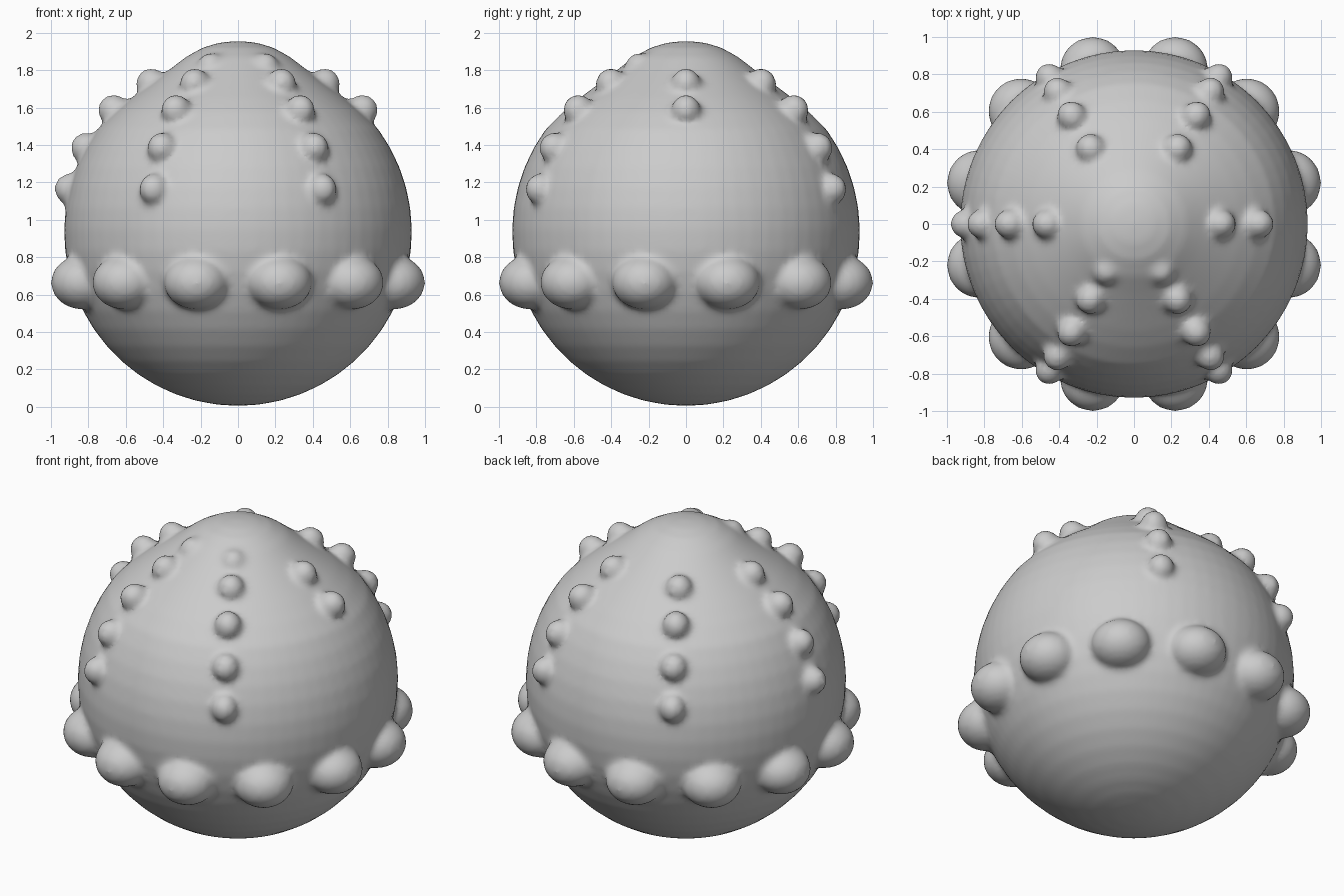
import bpy, bmesh, math
from mathutils import Matrix, Vector

if "Cube" in bpy.data.objects:
    bpy.data.objects.remove(bpy.data.objects["Cube"])

grey = bpy.data.materials.new("plain grey")
grey.diffuse_color = (0.6, 0.6, 0.6, 1)
grey.use_nodes = True
grey.node_tree.nodes["Principled BSDF"].inputs["Base Color"].default_value = grey.diffuse_color

bm = bmesh.new()

# Round body with a slightly drawn-up crown
profile = [(0.93 * math.sin(math.radians(a)), 0.935 - 0.93 * math.cos(math.radians(a)))
           for a in range(0, 127, 7)]
profile += [(0.66, 1.575), (0.57, 1.65), (0.47, 1.725), (0.37, 1.80),
            (0.28, 1.87), (0.19, 1.92), (0.10, 1.947), (0, 1.957)]
verts = [bm.verts.new((r, 0, z)) for r, z in profile]
edges = [bm.edges.new(pair) for pair in zip(verts, verts[1:])]
bmesh.ops.spin(bm, geom=verts + edges, cent=(0, 0, 0), axis=(0, 0, 1),
               angle=math.tau, steps=64, use_duplicate=False)
bmesh.ops.remove_doubles(bm, verts=bm.verts, dist=0.0005)
bmesh.ops.recalc_face_normals(bm, faces=bm.faces)


def add_bump(angle, tip_r, tip_z, size, tilt):
    """Ellipsoid whose outer tip lies at (tip_r, tip_z) on the given meridian."""
    x_size, y_size, z_size = size
    turn = Matrix.Rotation(math.radians(angle), 4, 'Z')
    lean = Matrix.Rotation(-tilt, 4, 'Y')
    centre = Vector((tip_r - x_size * math.cos(tilt), 0, tip_z - x_size * math.sin(tilt)))
    matrix = turn @ Matrix.Translation(centre) @ lean @ Matrix.Diagonal((*size, 1))
    bmesh.ops.create_uvsphere(bm, u_segments=24, v_segments=16, radius=1, matrix=matrix)


# Belt of twelve large bumps
for i in range(12):
    add_bump(15 + 30 * i, 1.03, 0.665, (0.17, 0.175, 0.145), 0)

# Six rows of small bumps climbing to the crown
tips = [(0.98, 1.185), (0.885, 1.425), (0.725, 1.645), (0.505, 1.80), (0.31, 1.89)]
rows = {0: (2, 4), 60: (0, 4), 120: (0, 4), 180: (0, 4), 240: (0, 5), 300: (0, 5)}
for angle, (first, last) in rows.items():
    for r, z in tips[first:last]:
        add_bump(angle, r, z, (0.09, 0.08, 0.085), math.atan2(z - 0.93, r))

mesh = bpy.data.meshes.new("bumpy_ball")
bm.to_mesh(mesh)
bm.free()
mesh.materials.append(grey)
ball = bpy.data.objects.new("bumpy_ball", mesh)
bpy.context.collection.objects.link(ball)

# Fuse the bumps into the body with soft transitions
remesh = ball.modifiers.new("fuse", 'REMESH')
remesh.mode = 'VOXEL'
remesh.voxel_size = 0.02
remesh.use_smooth_shade = True
soften = ball.modifiers.new("soften", 'SMOOTH')
soften.factor = 0.5
soften.iterations = 6
